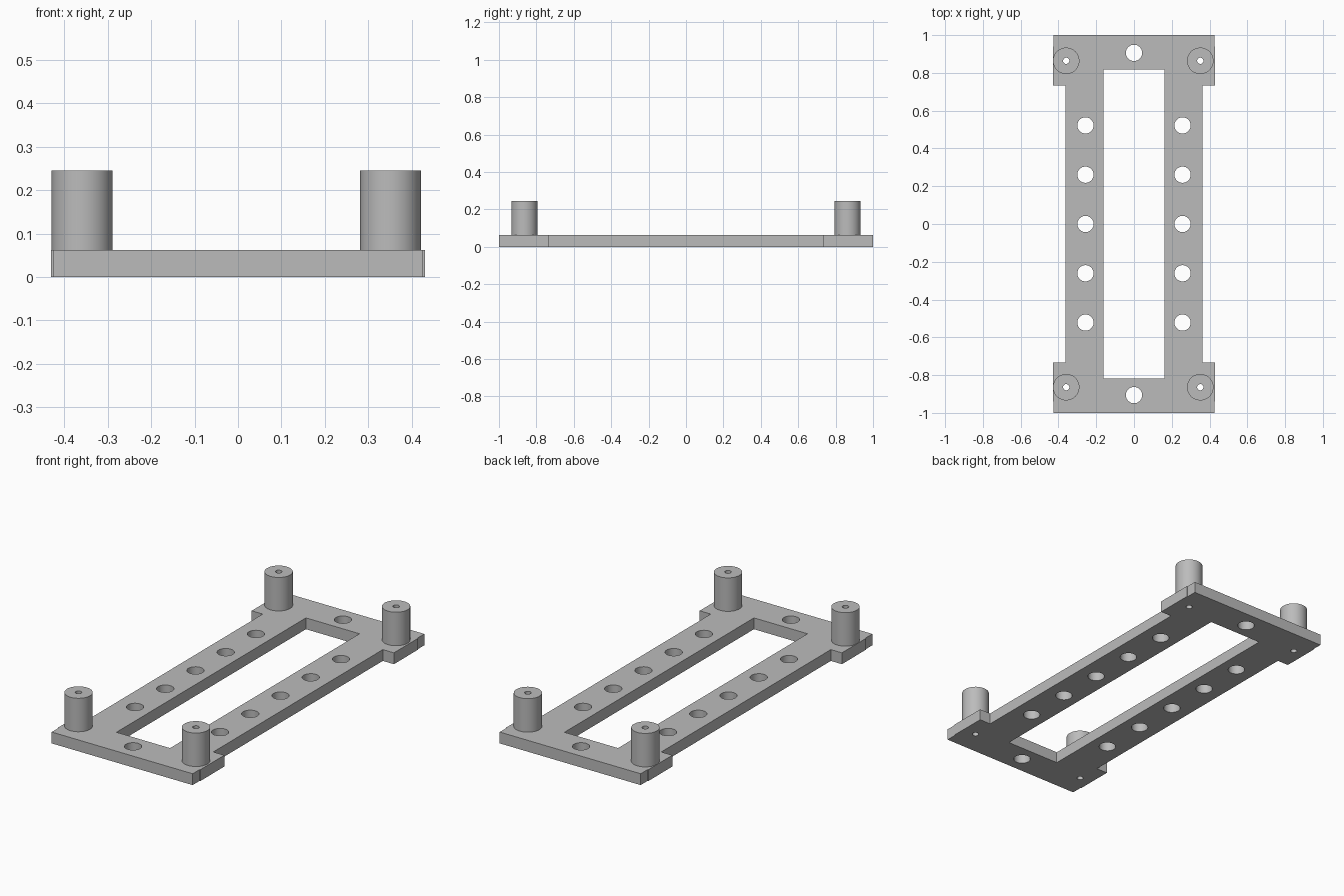
import bpy
import bmesh
from math import cos, sin, tau

cube = bpy.data.objects.get("Cube")
if cube:
    bpy.data.objects.remove(cube)

grey = bpy.data.materials.new("plain grey")
grey.use_nodes = True
colour = (0.50, 0.50, 0.50, 1)
grey.diffuse_color = colour
grey.node_tree.nodes["Principled BSDF"].inputs["Base Color"].default_value = colour

PLATE_TOP, POST_TOP = 0.062, 0.245
POST_R, PIN_R, HOLE_R = 0.07, 0.0165, 0.043
POST_Y = 0.864


def circle(x, y, r, n=48):
    return [(x + r * cos(tau * i / n), y + r * sin(tau * i / n)) for i in range(n)]


def rectangle(x, y):
    return [(-x, -y), (x, -y), (x, y), (-x, y)]


def extruded(name, loops, bottom, top):
    """Fill the first loop, leave the others open as holes, and extrude in z."""
    curve = bpy.data.curves.new(name, "CURVE")
    curve.dimensions = "2D"
    curve.fill_mode = "BOTH"
    curve.extrude = (top - bottom) / 2
    for loop in loops:
        spline = curve.splines.new("POLY")
        spline.points.add(len(loop) - 1)
        for point, (x, y) in zip(spline.points, loop):
            point.co = (x, y, 0, 1)
        spline.use_cyclic_u = True
    source = bpy.data.objects.new(name, curve)
    bpy.context.collection.objects.link(source)
    bpy.context.view_layer.update()
    mesh = bpy.data.meshes.new_from_object(
        source.evaluated_get(bpy.context.evaluated_depsgraph_get()))
    bpy.data.objects.remove(source)
    bpy.data.curves.remove(curve)

    # Weld caps to walls and make the normals consistent
    bm = bmesh.new()
    bm.from_mesh(mesh)
    bmesh.ops.remove_doubles(bm, verts=bm.verts, dist=0.0001)
    bmesh.ops.recalc_face_normals(bm, faces=bm.faces)
    bmesh.ops.translate(bm, verts=bm.verts, vec=(0, 0, (top + bottom) / 2))
    bm.to_mesh(mesh)
    bm.free()
    mesh.materials.clear()
    mesh.materials.append(grey)
    obj = bpy.data.objects.new(name, mesh)
    bpy.context.collection.objects.link(obj)
    bpy.ops.object.select_all(action="DESELECT")
    obj.select_set(True)
    bpy.context.view_layer.objects.active = obj
    bpy.ops.object.shade_smooth_by_angle()
    return obj


# Plate outline: one quarter, mirrored into the full loop
quarter = [(0.363, 0.732), (0.43, 0.732), (0.43, 0.94), (0.426, 0.94), (0.426, 1.0)]
right_half = [(x, -y) for x, y in reversed(quarter)] + quarter
outline = right_half + [(-x, y) for x, y in reversed(right_half)]

# Post centres, one per corner
posts = {
    "front_right_post": (-0.359, -POST_Y),
    "front_left_post": (0.351, -POST_Y),
    "back_right_post": (-0.359, POST_Y),
    "back_left_post": (0.351, POST_Y),
}

# Base plate with window, rail holes, end holes and pin holes
openings = [rectangle(0.162, 0.818)]
openings += [circle(side * 0.257, step * 0.261, HOLE_R)
             for side in (-1, 1) for step in range(-2, 3)]
openings += [circle(0, side * 0.906, HOLE_R) for side in (-1, 1)]
openings += [circle(x, y, PIN_R) for x, y in posts.values()]
extruded("base_plate", [outline] + openings, 0, PLATE_TOP)

# Hollow standoff posts
for name, (x, y) in posts.items():
    extruded(name, [circle(x, y, POST_R), circle(x, y, PIN_R)], PLATE_TOP, POST_TOP)
